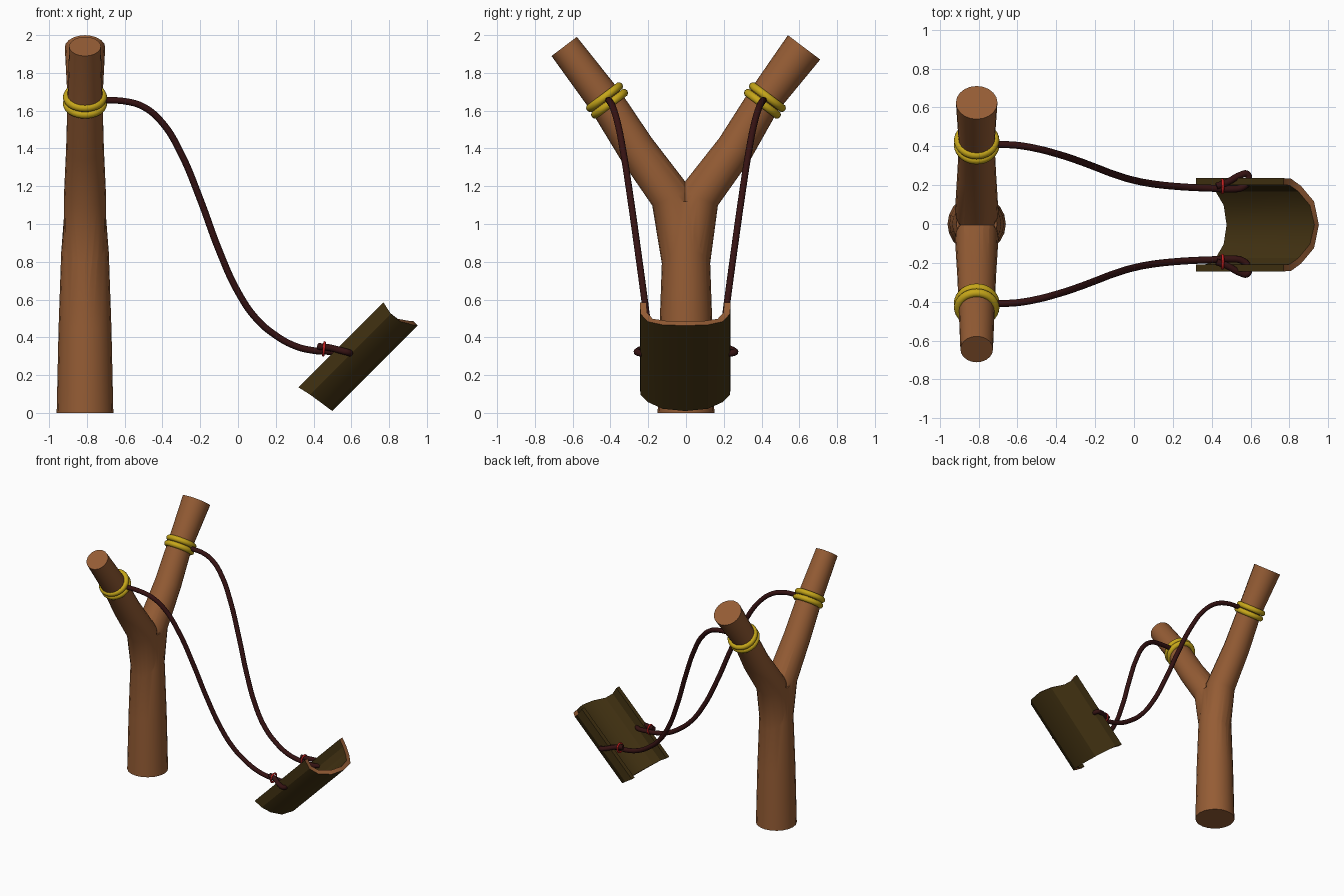
import bpy, bmesh, math
from mathutils import Vector

if "Cube" in bpy.data.objects:
    bpy.data.objects.remove(bpy.data.objects["Cube"])

X0 = -0.81          # fork axis
R2 = math.sqrt(2)


def mat(name, rgb):
    m = bpy.data.materials.new(name)
    m.diffuse_color = (*rgb, 1)
    m.use_nodes = True
    m.node_tree.nodes["Principled BSDF"].inputs["Base Color"].default_value = m.diffuse_color
    return m


WOOD = mat("brown wood", (0.30, 0.108, 0.035))
GOLD = mat("gold band", (0.56, 0.38, 0.01))
CORD = mat("dark maroon cord", (0.035, 0.006, 0.006))
LEATHER = mat("dark olive leather", (0.055, 0.032, 0.006))
RED = mat("red thread", (0.55, 0.015, 0.015))


def finish(ob, material, angle=40):
    ob.data.materials.clear()
    ob.data.materials.append(material)
    bpy.ops.object.select_all(action='DESELECT')
    ob.select_set(True)
    bpy.context.view_layer.objects.active = ob
    bpy.ops.object.shade_smooth_by_angle(angle=math.radians(angle))


def mesh_object(name, bm):
    bmesh.ops.recalc_face_normals(bm, faces=bm.faces)
    me = bpy.data.meshes.new(name)
    bm.to_mesh(me)
    bm.free()
    ob = bpy.data.objects.new(name, me)
    bpy.context.collection.objects.link(ob)
    return ob


def limb(name, path, sides=20):
    """Round limb in the fork plane; path holds (y, z, radius)."""
    bm = bmesh.new()
    rings = []
    for i, (y, z, r) in enumerate(path):
        a, b = path[max(i - 1, 0)], path[min(i + 1, len(path) - 1)]
        t = Vector((0, b[0] - a[0], b[1] - a[1])).normalized()
        side = Vector((0, t.z, -t.y))
        ring = []
        for k in range(sides):
            ang = math.tau * k / sides
            p = Vector((X0, y, z)) + r * (math.cos(ang) * Vector((1, 0, 0)) + math.sin(ang) * side)
            ring.append(bm.verts.new(p))
        rings.append(ring)
    for a, b in zip(rings, rings[1:]):
        for k in range(sides):
            n = (k + 1) % sides
            bm.faces.new((a[k], a[n], b[n], b[k]))
    bm.faces.new(rings[0])
    bm.faces.new(rings[-1])
    return mesh_object(name, bm)


def ring(name, loc, direction, major, minor, material, segs=32):
    rot = Vector(direction).to_track_quat('Z', 'Y').to_euler()
    bpy.ops.mesh.primitive_torus_add(location=loc, rotation=rot, major_radius=major,
                                     minor_radius=minor, major_segments=segs, minor_segments=10)
    ob = bpy.context.object
    ob.name = name
    finish(ob, material, 60)


# Forked wooden handle: trunk and two limbs joined into one skin
fork = limb("forked_handle", [(0, 0, 0.15), (0, 0.45, 0.14), (0, 0.85, 0.126), (0, 1.12, 0.105)])
right = limb("right_limb", [(0.02, 0.8, 0.108), (0.065, 1.14, 0.112), (0.26, 1.4, 0.1),
                            (0.41, 1.65, 0.092), (0.625, 1.935, 0.107)])
left = limb("left_limb", [(-0.02, 0.8, 0.108), (-0.075, 1.14, 0.112), (-0.265, 1.4, 0.1),
                          (-0.425, 1.65, 0.093), (-0.645, 1.94, 0.084)])
bpy.context.view_layer.objects.active = fork
for part in (right, left):
    mod = fork.modifiers.new("union", 'BOOLEAN')
    mod.operation, mod.object, mod.solver = 'UNION', part, 'EXACT'
    bpy.ops.object.modifier_apply(modifier=mod.name)
    bpy.data.objects.remove(part)
finish(fork, WOOD)

# Cord path from the band down to the pouch, then looped through its wall
PATH = [(-0.70, 0.41, 1.655), (-0.60, 0.405, 1.65), (-0.5, 0.388, 1.62), (-0.4, 0.362, 1.535),
        (-0.3, 0.33, 1.37), (-0.2, 0.293, 1.13), (-0.1, 0.255, 0.86), (0, 0.225, 0.64),
        (0.1, 0.206, 0.495), (0.2, 0.195, 0.41), (0.3, 0.188, 0.355), (0.4, 0.184, 0.33),
        (0.5, 0.18, 0.324), (0.56, 0.19, 0.318), (0.588, 0.222, 0.316), (0.583, 0.256, 0.32),
        (0.545, 0.25, 0.33), (0.48, 0.215, 0.346), (0.425, 0.195, 0.352)]


def cord(name, s):
    cu = bpy.data.curves.new(name, 'CURVE')
    cu.dimensions = '3D'
    cu.bevel_depth, cu.bevel_resolution, cu.resolution_u = 0.018, 3, 6
    cu.use_fill_caps = True
    sp = cu.splines.new('BEZIER')
    sp.bezier_points.add(len(PATH) - 1)
    for bp, (x, y, z) in zip(sp.bezier_points, PATH):
        bp.co = (x, s * y, z)
        bp.handle_left_type = bp.handle_right_type = 'AUTO'
    ob = bpy.data.objects.new(name, cu)
    bpy.context.collection.objects.link(ob)
    bpy.ops.object.select_all(action='DESELECT')
    ob.select_set(True)
    bpy.context.view_layer.objects.active = ob
    bpy.ops.object.convert(target='MESH')
    finish(bpy.context.object, CORD, 60)


# Gold bands, cords and red ties on both sides
for s, side in ((1, "right"), (-1, "left")):
    d = Vector((0, s * 0.6, 0.8))
    for k in (-1, 1):
        ring(f"{side}_band_{(k + 3) // 2}", Vector((X0, s * 0.418, 1.654)) + d * 0.022 * k,
             d, 0.095, 0.022, GOLD)
    cord(f"{side}_cord", s)
    ring(f"{side}_tie", (0.455, s * 0.194, 0.339), (1, 0, -0.1), 0.034, 0.007, RED, 20)

# Leather pouch: trough section (y, depth, low end, high end) swept along a 45 degree axis
HALF = [(0.24, 0, 0.322, 0.958), (0.237, 0.07, 0.338, 0.943), (0.2, 0.135, 0.348, 0.95),
        (0.12, 0.195, 0.357, 0.985), (0, 0.215, 0.36, 1.0)]
INNER = [(0.205, 0), (0.203, 0.06), (0.172, 0.115), (0.1, 0.165), (0, 0.183)]


def at(y, d, a):
    dep = 0.131 + d
    return ((a + dep) / R2, y - 0.004, (a - dep) / R2)


section = []
for s, idx in ((1, range(5)), (-1, range(3, -1, -1))):
    for i in idx:
        y, d, lo, hi = HALF[i]
        section.append(((s * y, d), (s * INNER[i][0], INNER[i][1]), lo, hi))
bm = bmesh.new()
cols = [[bm.verts.new(at(*p, a)) for p, a in ((o, lo), (o, hi), (i, hi), (i, lo))]
        for o, i, lo, hi in section]
for a, b in zip(cols, cols[1:]):
    for k in range(4):
        n = (k + 1) % 4
        f = bm.faces.new((a[k], a[n], b[n], b[k]))
        f.material_index = k % 2      # cut ends show the lighter brown
bm.faces.new(cols[0])
bm.faces.new(cols[-1])
pouch = mesh_object("pouch", bm)
ends = [p.material_index for p in pouch.data.polygons]
finish(pouch, LEATHER, 25)
pouch.data.materials.append(WOOD)
for p, m in zip(pouch.data.polygons, ends):
    p.material_index = m
